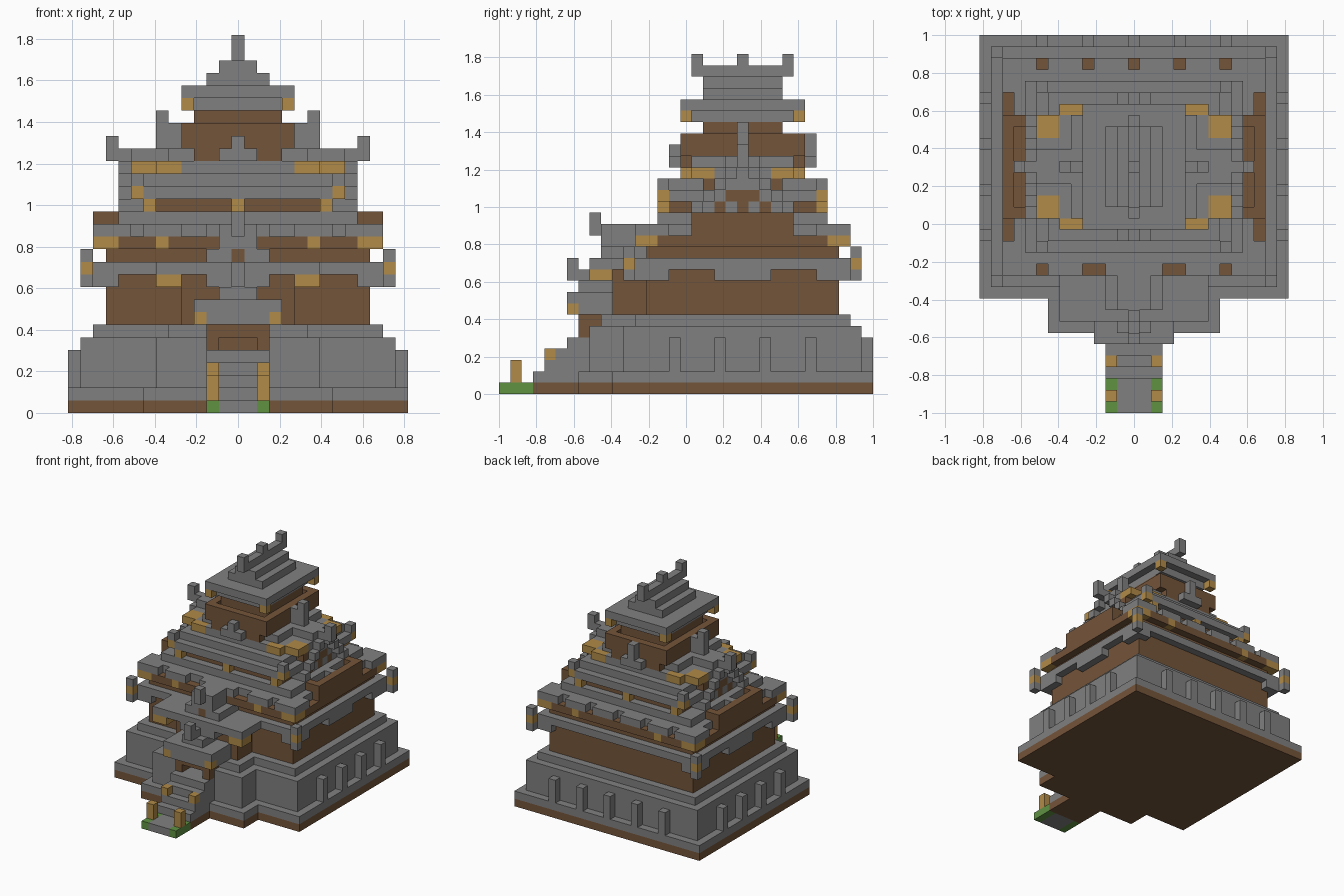
import bpy
import bmesh
from mathutils import Vector

cube = bpy.data.objects.get("Cube")
if cube:
    bpy.data.objects.remove(cube, do_unlink=True)

UNIT = 2 / 33
COLOURS = {
    "stone_grey": (0.216, 0.216, 0.216),
    "wood_brown": (0.175, 0.09, 0.042),
    "lantern_gold": (0.44, 0.255, 0.065),
    "grass_green": (0.115, 0.29, 0.055),
}
STONE, WOOD, GOLD, GRASS = range(4)
materials = []
for name, rgb in COLOURS.items():
    mat = bpy.data.materials.new(name)
    mat.use_nodes = True
    mat.diffuse_color = (*rgb, 1)
    shader = mat.node_tree.nodes["Principled BSDF"]
    shader.inputs["Base Color"].default_value = (*rgb, 1)
    shader.inputs["Roughness"].default_value = 0.9
    materials.append(mat)

cells = {}


def block(part, colour, xs, ys, zs, both=False):
    """Fill blocks, mirrored left/right, and front/back when both is set.
    xs and ys are inclusive, zs is bottom and top; colour None carves."""
    for x in range(xs[0], xs[1] + 1):
        for y in range(ys[0], ys[1] + 1):
            for z in range(*zs):
                for sx in (x, -x):
                    for sy in ((y, -y) if both else (y,)):
                        if colour is None:
                            cells.pop((sx, sy, z), None)
                        else:
                            cells[sx, sy, z] = (part, colour)


def tier(part, colour, hx, hy, z0, z1):
    """Centred slab of the keep."""
    block(part, colour, (0, hx), (-hy, hy), (z0, z1))


# Stone base with its buttresses
tier("base", WOOD, 13, 11, 0, 1)
tier("base", STONE, 13, 11, 1, 2)
tier("base", STONE, 12, 10, 2, 6)
tier("base", STONE, 11, 9, 6, 7)
for y in (2, 6):
    block("buttresses", STONE, (13, 13), (y, y), (2, 5), True)
for x in (0, 4, 8):
    block("buttresses", STONE, (x, x), (11, 11), (2, 5))

# Entrance terrace
block("terrace", WOOD, (0, 7), (-14, -12), (0, 1))
block("terrace", STONE, (0, 7), (-14, -12), (1, 2))
block("terrace", STONE, (0, 6), (-13, -11), (2, 6))
block("terrace", STONE, (0, 5), (-12, -10), (6, 7))

# Stairs, path and lantern posts
for step in range(5):
    y = step - 18
    block("stairs", WOOD, (0, 2), (y, y), (0, 1))
    block("stairs", STONE, (0, 2), (y, y), (1, min(step + 2, 5)))
block("path", STONE, (0, 1), (-21, -19), (0, 1))
block("grass_edges", GRASS, (2, 2), (-21, -19), (0, 1))
block("lantern_posts", GOLD, (2, 2), (-20, -20), (1, 3))
block("lantern_posts", GOLD, (2, 2), (-17, -17), (3, 4))

# Doorway
block("doorway", WOOD, (0, 2), (-14, -12), (5, 7))
block("doorway", None, (0, 1), (-14, -13), (5, 6))

# First storey and front bay
tier("first_storey", WOOD, 10, 8, 7, 11)
block("front_bay", WOOD, (0, 4), (-11, -9), (7, 11))

# Porch roof
block("porch_roof", STONE, (0, 3), (-15, -12), (7, 9))
block("porch_roof", GOLD, (3, 3), (-15, -15), (7, 8))
block("porch_roof", STONE, (0, 1), (-14, -12), (9, 10))
block("porch_roof", STONE, (0, 0), (-14, -12), (10, 11))
block("porch_finial", STONE, (0, 0), (-15, -15), (10, 12))

# Lower roof with raised corners
tier("lower_roof", STONE, 11, 9, 11, 12)
block("lower_roof", STONE, (10, 11), (9, 9), (10, 11), True)
block("lower_roof", STONE, (11, 11), (7, 9), (10, 11), True)
block("lower_roof", STONE, (11, 11), (0, 2), (10, 11), True)
block("lower_roof", STONE, (12, 12), (10, 10), (10, 13), True)
block("lower_roof", GOLD, (12, 12), (10, 10), (11, 12), True)

# Second storey, beam and middle roof
tier("second_storey", WOOD, 10, 8, 12, 13)
tier("second_beam", WOOD, 11, 9, 13, 14)
block("second_beam", GOLD, (10, 11), (9, 9), (13, 14), True)
block("second_beam", GOLD, (11, 11), (8, 9), (13, 14), True)
block("second_beam", GOLD, (6, 6), (9, 9), (13, 14), True)
tier("middle_roof", STONE, 11, 9, 14, 15)
tier("middle_roof", STONE, 9, 7, 15, 16)
for x in (0, 4, 8):
    block("middle_roof", None, (x, x), (9, 9), (14, 15), True)
block("middle_roof", None, (3, 3), (-9, -9), (14, 15))
block("middle_roof", None, (11, 11), (-6, 6), (14, 15))

# Front gable
block("front_gable", STONE, (0, 2), (-13, -12), (10, 11))
block("front_gable", GOLD, (5, 6), (-13, -12), (10, 11))
block("front_gable", STONE, (0, 6), (-13, -9), (11, 12))
block("front_gable", STONE, (0, 2), (-12, -9), (12, 13))
block("front_gable", WOOD, (0, 0), (-12, -12), (12, 13))
block("front_gable", STONE, (0, 1), (-12, -9), (13, 15))
block("front_finial", STONE, (0, 0), (-13, -13), (14, 16))

# Side balconies
block("side_balconies", WOOD, (11, 11), (-4, 4), (14, 16))
block("side_balconies", WOOD, (10, 10), (-4, 4), (14, 15))
block("side_balconies", WOOD, (10, 10), (4, 4), (15, 16), True)
block("side_balconies", STONE, (10, 10), (0, 0), (15, 16))

# Third storey and upper roof
tier("third_storey", WOOD, 7, 6, 16, 17)
block("third_storey", GOLD, (0, 0), (7, 7), (16, 17), True)
block("third_storey", GOLD, (7, 7), (7, 7), (16, 17), True)
tier("upper_roof", STONE, 8, 7, 17, 18)
block("upper_roof", GOLD, (8, 8), (7, 7), (17, 18), True)
block("upper_roof", STONE, (8, 8), (7, 7), (18, 19), True)
for k in range(3):
    tier("upper_roof", STONE, 7 - k, 6 - k, 18 + k, 19 + k)
block("upper_roof", GOLD, (5, 6), (5, 5), (19, 20), True)

# Side gables with stepped rakes
for hy, z in ((4, 16), (3, 17), (3, 18), (2, 19), (1, 20)):
    block("side_gables", STONE, (6, 8), (-hy, hy), (z, z + 1))
for y in (0, 2):
    block("side_gables", WOOD, (8, 8), (y, y), (16, 17), True)
block("side_gables", WOOD, (8, 8), (-1, 1), (17, 18))
block("side_gables", WOOD, (8, 8), (3, 3), (18, 19), True)
block("side_gables", GOLD, (7, 8), (3, 4), (19, 20), True)
for k in range(5):
    block("gable_rakes", STONE, (9, 9), (k, k), (20 - k, 21 - k), True)
block("side_finials", STONE, (10, 10), (0, 0), (20, 22))
block("ridge_finials", STONE, (5, 6), (0, 0), (21, 23))
block("ridge_finials", STONE, (6, 6), (0, 0), (23, 24))

# Small front and back dormers
block("small_dormers", WOOD, (2, 3), (5, 5), (20, 21), True)
block("small_dormers", STONE, (0, 1), (5, 6), (20, 21), True)
block("small_dormers", STONE, (0, 0), (6, 6), (21, 22), True)
block("small_dormers", STONE, (0, 0), (6, 6), (22, 23))

# Top storey inside its balcony
tier("top_balcony", WOOD, 4, 5, 21, 23)
tier("top_balcony", None, 3, 4, 22, 23)
tier("top_storey", WOOD, 3, 3, 21, 24)

# Top roof, ridge and ridge ornaments
tier("top_roof", STONE, 3, 4, 24, 25)
block("top_roof", GOLD, (4, 4), (5, 5), (24, 25), True)
tier("top_roof", STONE, 4, 5, 25, 26)
tier("top_roof", STONE, 2, 3, 26, 27)
tier("top_roof", STONE, 1, 3, 27, 28)
tier("top_ridge", STONE, 0, 4, 28, 29)
for y in (0, 4):
    block("ridge_ornaments", STONE, (0, 0), (y, y), (29, 30), True)

# Skin each part with its exposed faces
ORIGIN = Vector((0, 21.5 * UNIT - 1, UNIT / 2))
parts = {}
for cell, (part, colour) in cells.items():
    parts.setdefault(part, []).append((Vector(cell), colour))
for part, blocks in parts.items():
    bm = bmesh.new()
    for centre, colour in blocks:
        for axis in range(3):
            for sign in (-1, 1):
                normal = Vector((0, 0, 0))
                normal[axis] = sign
                if tuple(int(v) for v in centre + normal) in cells:
                    continue
                u = Vector((0, 0, 0))
                u[(axis + 1) % 3] = 0.5
                v = normal.cross(u)
                middle = centre + normal / 2
                ring = (middle - u - v, middle + u - v, middle + u + v, middle - u + v)
                face = bm.faces.new([bm.verts.new(p * UNIT + ORIGIN) for p in ring])
                face.material_index = colour
    bmesh.ops.remove_doubles(bm, verts=bm.verts, dist=UNIT / 100)
    mesh = bpy.data.meshes.new(part)
    for mat in materials:
        mesh.materials.append(mat)
    bm.to_mesh(mesh)
    bm.free()
    bpy.context.scene.collection.objects.link(bpy.data.objects.new(part, mesh))
